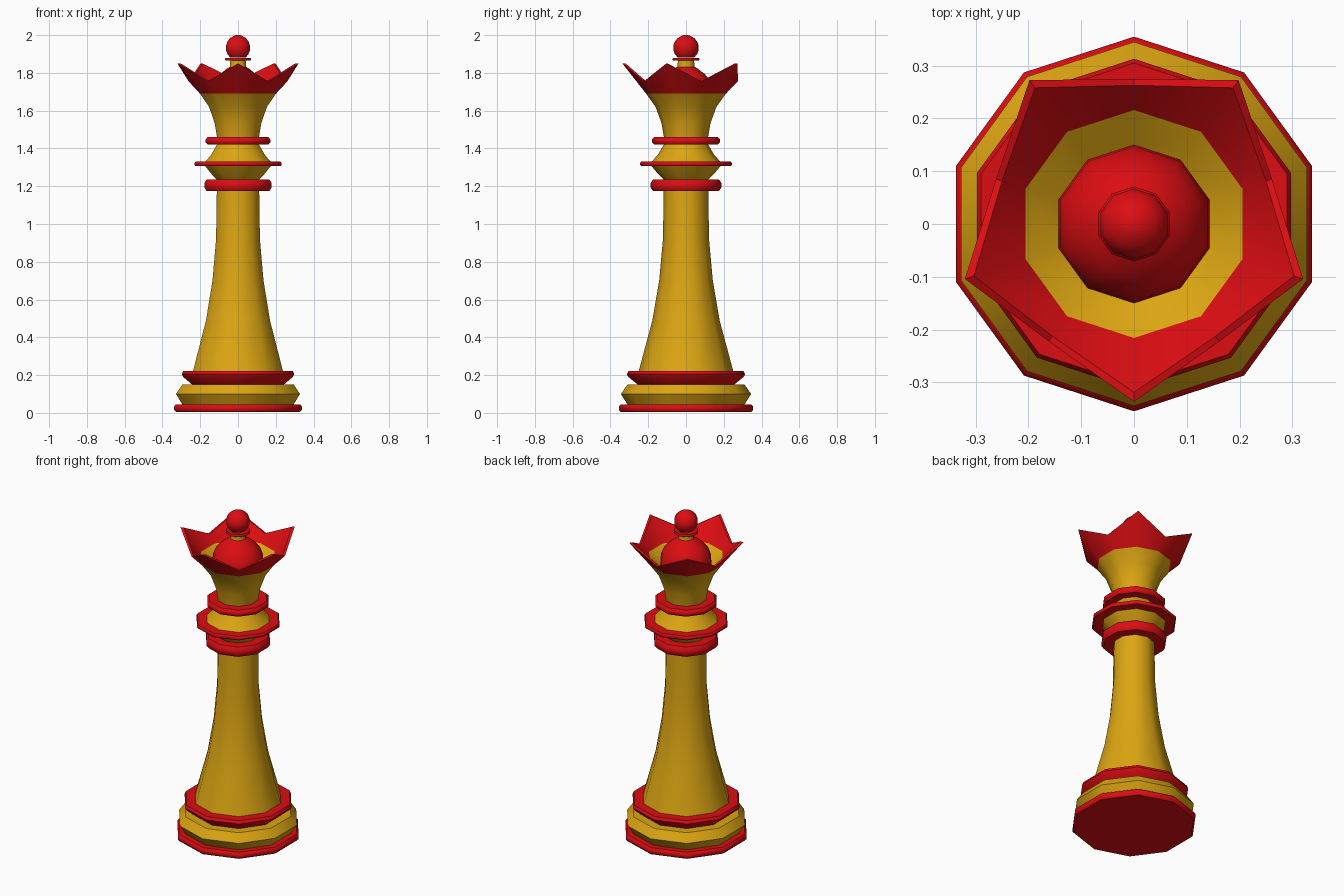
import bpy, bmesh, math

if "Cube" in bpy.data.objects:
    bpy.data.objects.remove(bpy.data.objects["Cube"])

SIDES = 10
RED, GOLD = (0.72, 0.004, 0.006, 1), (0.72, 0.38, 0.006, 1)
mats = {}
for label, colour in (("red", RED), ("gold", GOLD)):
    mats[label] = bpy.data.materials.new(label)
    mats[label].diffuse_color = colour


def ring(bm, points):
    """One ten-sided loop; points(k) gives (radius, z) of corner k, corner 0 faces front."""
    verts = []
    for k in range(SIDES):
        r, z = points(k)
        a = math.radians(-90 + 36 * k)
        verts.append(bm.verts.new((r * math.cos(a), r * math.sin(a), z)))
    return verts


def loft(name, colour, loops, angle=45, cap_start=False, cap_end=False):
    """Skin a list of loops; each is (radius, z) or a function of the corner index."""
    bm = bmesh.new()
    rings = [ring(bm, p if callable(p) else (lambda k, p=p: p)) for p in loops]
    for lo, hi in zip(rings, rings[1:]):
        for k in range(SIDES):
            n = (k + 1) % SIDES
            bm.faces.new((lo[k], lo[n], hi[n], hi[k]))
    if cap_start:
        bm.faces.new(rings[0][::-1])
    if cap_end:
        bm.faces.new(rings[-1])
    me = bpy.data.meshes.new(name)
    bm.to_mesh(me)
    bm.free()
    me.materials.append(mats[colour])
    ob = bpy.data.objects.new(name, me)
    bpy.context.collection.objects.link(ob)
    bpy.ops.object.select_all(action='DESELECT')
    ob.select_set(True)
    bpy.context.view_layer.objects.active = ob
    bpy.ops.object.shade_smooth_by_angle(angle=math.radians(angle))
    return ob


def collar(name, r_in, r_out, z0, z1, r_top=None, bevel=0.012):
    """Rounded red ring between two gold sections."""
    loft(name, "red", [(r_in, z0), (r_out - bevel, z0), (r_out, z0 + (z1 - z0) * 0.3),
                       (r_out, z0 + (z1 - z0) * 0.7), (r_out - bevel, z1), (r_top or r_in, z1)])


# Base
loft("base_plate", "red", [(0.345, 0.005), (0.355, 0.015), (0.355, 0.035), (0.345, 0.045),
                           (0.31, 0.045)], cap_start=True)
loft("base_moulding", "gold", [(0.31, 0.045), (0.345, 0.1), (0.31, 0.15), (0.255, 0.15)])
loft("base_collar", "red", [(0.255, 0.15), (0.305, 0.19), (0.313, 0.205), (0.305, 0.222),
                            (0.25, 0.222)])

# Stem and neck
loft("stem", "gold", [(0.25, 0.222), (0.178, 0.49), (0.142, 0.70), (0.122, 0.92), (0.118, 1.175)])
collar("lower_collar", 0.118, 0.187, 1.175, 1.235)
loft("neck_lower", "gold", [(0.118, 1.235), (0.148, 1.265), (0.182, 1.306)])
collar("neck_disc", 0.182, 0.243, 1.306, 1.33, bevel=0.006)
loft("neck_upper", "gold", [(0.182, 1.33), (0.15, 1.365), (0.117, 1.42)])
collar("upper_collar", 0.117, 0.18, 1.42, 1.46)

# Head and five-pointed crown
loft("head", "gold", [(0.117, 1.46), (0.13, 1.535), (0.161, 1.62), (0.211, 1.69)])
loft("crown", "red", [(0.211, 1.69),
                      lambda k: (0.275, 1.755) if k % 2 else (0.337, 1.85),
                      lambda k: (0.263, 1.757) if k % 2 else (0.319, 1.85),
                      (0.216, 1.715)])
loft("crown_floor", "gold", [(0.216, 1.715), (0.15, 1.665)])

# Dome and finial
loft("dome", "red", [(0.15, 1.665), (0.147, 1.71), (0.13, 1.755), (0.1, 1.793),
                     (0.06, 1.824), (0.045, 1.832)])
loft("finial_neck", "gold", [(0.045, 1.832), (0.043, 1.865)])
collar("finial_disc", 0.043, 0.071, 1.865, 1.88, bevel=0.004)
ball = [(0.068 * math.sin(t), 1.933 - 0.067 * math.cos(t))
        for t in (math.radians(40 + 20 * i) for i in range(7))]
loft("finial_ball", "red", ball + [(0.012, 2.0)], cap_end=True)

for m in bpy.data.materials:
    if m.users and not m.is_grease_pencil:
        m.use_nodes = True
        m.node_tree.nodes["Principled BSDF"].inputs["Base Color"].default_value = m.diffuse_color
